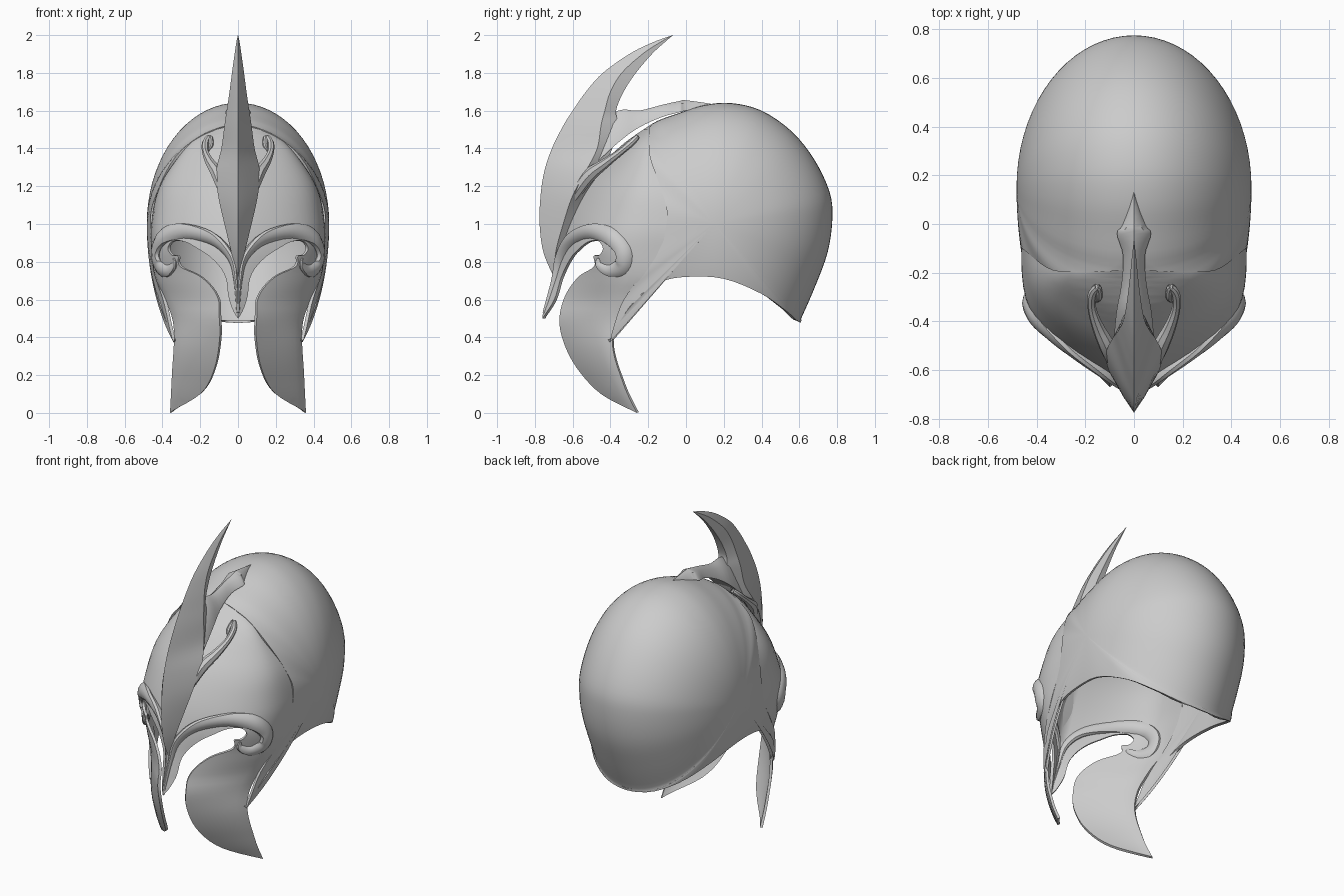
import bpy, bmesh, math
from mathutils import Vector
from mathutils.geometry import delaunay_2d_cdt

if "Cube" in bpy.data.objects:
    bpy.data.objects.remove(bpy.data.objects["Cube"], do_unlink=True)

steel = bpy.data.materials.new("grey steel")
steel.use_nodes = True
GREY = (0.6, 0.6, 0.6, 1)
steel.diffuse_color = GREY
steel.node_tree.nodes["Principled BSDF"].inputs["Base Color"].default_value = GREY


def spline(pts, n=6, closed=False):
    """Catmull-Rom curve through tuples of any length."""
    v = [Vector(p) for p in pts]
    k = len(v)
    out = []
    for i in range(k if closed else k - 1):
        if closed:
            a, b, c, d = (v[(i + j) % k] for j in (-1, 0, 1, 2))
        else:
            a, b, c, d = v[max(i - 1, 0)], v[i], v[i + 1], v[min(i + 2, k - 1)]
        for s in range(n):
            t = s / n
            out.append(b + (c - a) * (t / 2) + (a * 2 - b * 5 + c * 4 - d) * (t * t / 2)
                       + (b * 3 - a - c * 3 + d) * (t ** 3 / 2))
    return out if closed else out + [v[-1]]


def lookup(table):
    """Smooth function of height from (height, value) pairs."""
    curve = [tuple(p) for p in spline(table, 8)]

    def value(z):
        for (a, va), (b, vb) in zip(curve, curve[1:]):
            if z <= b:
                return va + (vb - va) * max(0, (z - a) / max(b - a, 1e-6))
        return curve[-1][1]
    return value


def finish(name, bm, thickness=0, mirror=True, angle=35):
    """Turn a right-hand half into a finished, mirrored, shaded part."""
    me = bpy.data.meshes.new(name)
    bm.to_mesh(me)
    bm.free()
    ob = bpy.data.objects.new(name, me)
    bpy.context.collection.objects.link(ob)
    if mirror:
        m = ob.modifiers.new("mirror", "MIRROR")
        m.merge_threshold = 0.002
    if thickness:
        s = ob.modifiers.new("thickness", "SOLIDIFY")
        s.thickness, s.offset = thickness, -1
    dg = bpy.context.evaluated_depsgraph_get()
    ob.data = bpy.data.meshes.new_from_object(ob.evaluated_get(dg))
    ob.modifiers.clear()
    bpy.data.meshes.remove(me)
    ob.data.name = name
    ob.data.materials.clear()
    ob.data.materials.append(steel)
    bpy.ops.object.select_all(action="DESELECT")
    ob.select_set(True)
    bpy.context.view_layer.objects.active = ob
    bpy.ops.object.shade_smooth_by_angle(angle=math.radians(angle))
    return ob


def face_out(bm):
    """Make every face of a right-hand sheet look towards +x."""
    bm.normal_update()
    bmesh.ops.reverse_faces(bm, faces=[f for f in bm.faces if f.normal.x < 0])


def loft(name, sections, mirror=False, angle=35):
    """Skin closed cross-sections, capping both ends."""
    bm = bmesh.new()
    rings = [[bm.verts.new(p) for p in s] for s in sections]
    n = len(rings[0])
    for a, b in zip(rings, rings[1:]):
        for i in range(n):
            bm.faces.new((a[i], a[(i + 1) % n], b[(i + 1) % n], b[i]))
    bm.faces.new(rings[0])
    bm.faces.new(rings[-1])
    bmesh.ops.recalc_face_normals(bm, faces=bm.faces)
    return finish(name, bm, 0, mirror, angle)


def tube(name, path, sides=10, flat=1.0):
    """Tapered tube along (x, y, z, radius) points."""
    pts = spline(path, 6)
    sections = []
    for i, p in enumerate(pts):
        d = (pts[min(i + 1, len(pts) - 1)] - pts[max(i - 1, 0)]).to_3d().normalized()
        u = (Vector((1, 0.0, 0)) - d * d.x).normalized()
        w = d.cross(u)
        c = p.to_3d()
        sections.append([c + (u * math.cos(a) * flat + w * math.sin(a)) * p[3]
                         for a in (2 * math.pi * j / sides for j in range(sides))])
    return loft(name, sections, mirror=True)


# Skull dome: (y, z, how far out towards the midline) around its side outline
WIDTH, CY, CZ = 0.483, 0.15, 1.0
rim = [(-.18, 1.53, 1), (-.03, 1.59, 1), (.1, 1.63, 1), (.24, 1.64, 1), (.4, 1.6, 1),
       (.56, 1.49, 1), (.68, 1.34, 1), (.76, 1.17, 1), (.775, 1.03, 1), (.75, .85, 1),
       (.68, .66, 1), (.61, .5, 1), (.6, .48, .99), (.53, .54, .84), (.4, .63, .6),
       (.2, .71, .36), (0, .72, .36), (-.14, .69, .4), (-.26, .6, .48), (-.34, .5, .6),
       (-.395, .39, .7), (-.4, .38, .7), (-.385, .45, .66), (-.33, .6, .57), (-.22, .75, .4),
       (-.13, .9, .3), (-.1, 1.05, .29), (-.13, 1.18, .48), (-.19, 1.35, .72), (-.195, 1.46, .9)]
edge = spline(rim, 4, closed=True)
bm = bmesh.new()
pole = bm.verts.new((WIDTH, CY, CZ))
previous = None
RINGS = 18
for i in range(1, RINGS + 1):
    k = math.sin(i / RINGS * math.pi / 2)
    ring = []
    for y, z, q in edge:
        q = 1 if q > .992 else q
        x = WIDTH * math.sqrt(max(0, 1 - (k * q) ** 2))
        ring.append(bm.verts.new((x, CY + (y - CY) * k, CZ + (z - CZ) * k)))
    for j in range(len(ring)):
        n = (j + 1) % len(ring)
        if previous:
            bm.faces.new((previous[j], previous[n], ring[n], ring[j]))
        else:
            bm.faces.new((pole, ring[n], ring[j]))
    previous = ring
face_out(bm)
finish("skull_dome", bm, 0.018)

# Face plate surface: front line, rear line, half width and roundness by height
front_y = lookup([(0, -.5), (.1, -.58), (.24, -.67), (.38, -.73), (.5, -.76), (.6, -.735),
                  (.72, -.7), (.9, -.66), (1.05, -.61), (1.2, -.53), (1.3, -.45), (1.4, -.36),
                  (1.47, -.27), (1.53, -.18)])
rear_y = lookup([(0, -.26), (.15, -.33), (.38, -.39), (.6, -.32), (.75, -.21), (.9, -.12),
                 (1.05, -.09), (1.18, -.12), (1.35, -.18), (1.53, -.18)])
half_x = lookup([(0, .36), (.2, .35), (.45, .34), (.6, .385), (.72, .44), (.85, .458), (1, .46),
                 (1.2, .415), (1.4, .28), (1.47, .19), (1.51, .1), (1.53, 0)])
power = lookup([(0, 1.25), (.5, 1.3), (.62, 1.4), (.75, 2), (.9, 3.1), (1.1, 3), (1.35, 2.2), (1.53, 2)])


def plate_x(y, z):
    t = (y - front_y(z)) / max(rear_y(z) - front_y(z), 1e-4)
    return half_x(z) * (1 - (1 - min(max(t, 0), 1)) ** power(z))


# Outline: front ridge down to the nose, round the eye opening, cheek, rear edge
outline = [Vector((front_y(z), z)) for z in (1.53 - 1.03 * i / 40 for i in range(40))]
outline += spline([(-.76, .5), (-.697, .6), (-.66, .72), (-.61, .82), (-.56, .875), (-.515, .907),
                   (-.465, .91), (-.44, .87), (-.46, .835), (-.49, .83), (-.487, .775), (-.57, .72),
                   (-.64, .62), (-.67, .5), (-.65, .38), (-.58, .24), (-.45, .1), (-.26, 0)], 5)[:-1]
outline += [Vector((rear_y(z), z)) for z in (1.53 * i / 60 for i in range(60))]
count = len(outline)
inner = []
for i in range(1, 50):
    z = 1.53 * i / 50
    a, b = front_y(z), rear_y(z)
    inner += [Vector((a + (b - a) * (j / 14) ** 1.3, z)) for j in range(1, 14)]
flat = delaunay_2d_cdt(outline + inner, [(i, (i + 1) % count) for i in range(count)], [], 1, 1e-4)
bm = bmesh.new()
verts = [bm.verts.new((plate_x(p.x, p.y), p.x, p.y)) for p in flat[0]]
for tri in flat[2]:
    bm.faces.new([verts[i] for i in tri])
bmesh.ops.delete(bm, geom=[v for v in bm.verts if not v.link_faces], context="VERTS")
face_out(bm)
finish("face_plate", bm, 0.016, angle=50)

# Raised brow running from the nose and curling into a hook at the temple
brow = [(-.75, .53, .01), (-.695, .7, .02), (-.66, .82, .035), (-.6, .915, .043), (-.5, .96, .043),
        (-.4, .935, .048), (-.33, .86, .05), (-.335, .78, .048), (-.4, .755, .036),
        (-.455, .785, .026), (-.46, .82, .012)]
tube("brow_ridge", [(plate_x(y, z) - .006, y, z, r) for y, z, r in brow], flat=0.6)

# Crest blade: (height, front, widest, back, half width)
blade = spline([(.72, -.7, -.697, -.69, .003), (.85, -.755, -.69, -.665, .035),
                (1, -.775, -.65, -.6, .072), (1.15, -.77, -.6, -.54, .105),
                (1.28, -.75, -.53, -.45, .115), (1.4, -.71, -.47, -.39, .088),
                (1.52, -.65, -.45, -.36, .072), (1.6, -.6, -.43, -.37, .06),
                (1.7, -.53, -.4, -.33, .045), (1.8, -.44, -.34, -.265, .032),
                (1.9, -.3, -.23, -.18, .018), (1.96, -.18, -.14, -.115, .009),
                (2, -.07, -.069, -.068, .001)], 5)
loft("crest_blade", [[(0, f, z), (w * .45, f * .6 + m * .4, z), (w, m, z), (w * .5, b, z),
                      (-w * .5, b, z), (-w, m, z), (-w * .45, f * .6 + m * .4, z)]
                     for z, f, m, b, w in blade])

# Crest tail bridging back to the dome: (y, bottom, top, half width)
tail = spline([(-.5, 1.3, 1.5, .085), (-.36, 1.43, 1.6, .072), (-.25, 1.51, 1.6, .052),
               (-.13, 1.565, 1.63, .045), (-.04, 1.59, 1.65, .07), (0, 1.6, 1.655, .045),
               (.13, 1.625, 1.637, .002)], 4)
loft("crest_tail", [[(0, y, t), (w * .6, y, t * .7 + b * .3), (w, y, b), (-w, y, b),
                     (-w * .6, y, t * .7 + b * .3)] for y, b, t, w in tail])

# Small hooked prong on each side of the crest
tube("crest_prong", [(.06, -.6, 1.14, .03), (.1, -.52, 1.25, .036), (.145, -.43, 1.32, .026),
                     (.172, -.35, 1.38, .018), (.172, -.29, 1.43, .018), (.15, -.26, 1.46, .014),
                     (.143, -.3, 1.42, .013), (.155, -.32, 1.39, .004)], sides=8)
